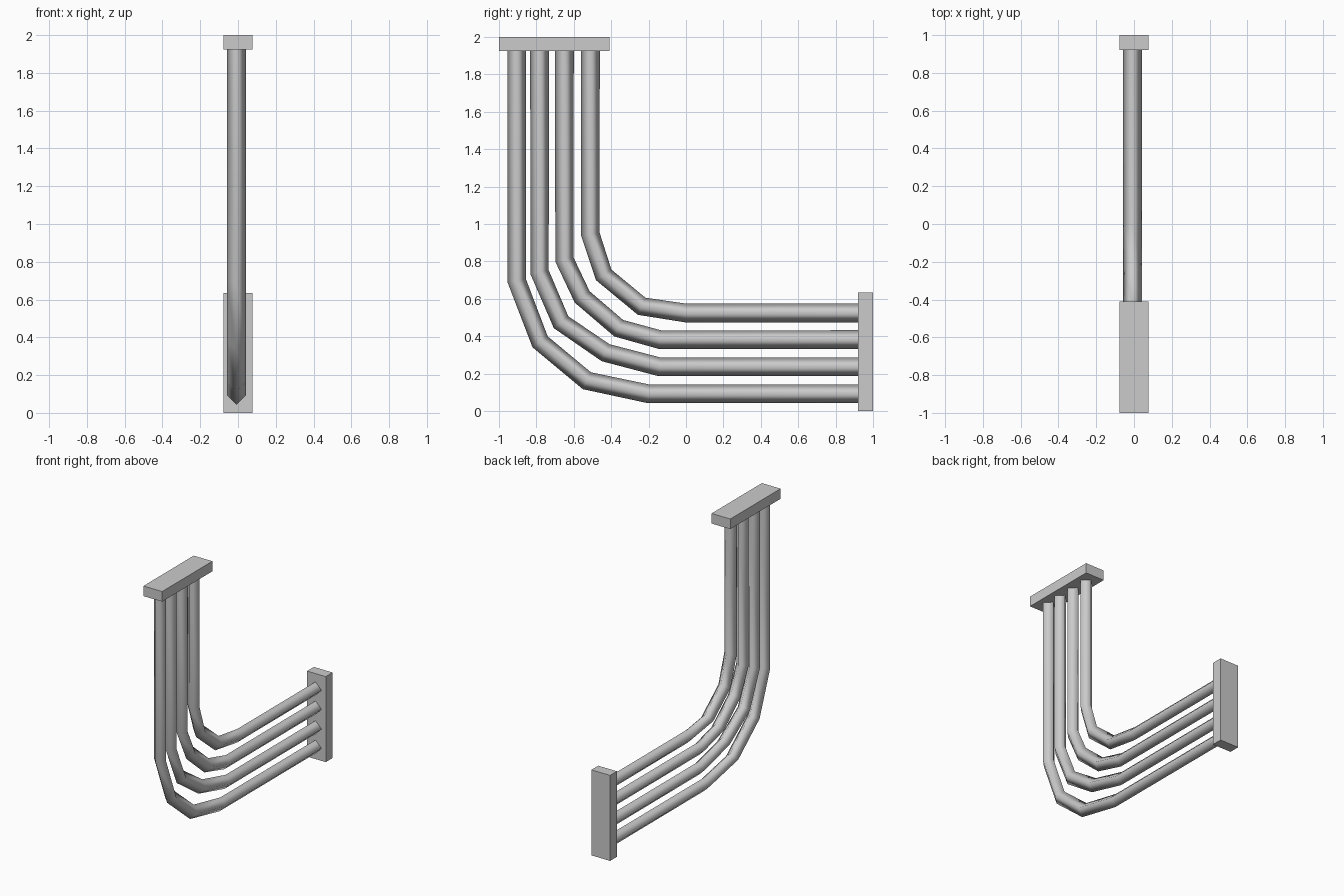
import bpy, bmesh
from mathutils import Vector

if "Cube" in bpy.data.objects:
    bpy.data.objects.remove(bpy.data.objects["Cube"])

R = 0.05      # pipe half width
PX = -0.008   # pipe plane in x


def plate(name, lo, hi):
    lo, hi = Vector(lo), Vector(hi)
    bpy.ops.mesh.primitive_cube_add(size=1, location=(lo + hi) / 2)
    ob = bpy.context.object
    ob.name = name
    ob.scale = hi - lo
    bpy.ops.object.transform_apply(location=False, rotation=False, scale=True)


def pipe(name, path):
    # four-sided diamond section swept along a path in the YZ plane, shaded smooth
    pts = [Vector((PX, y, z)) for y, z in path]
    side = Vector((1, 0, 0))
    bm = bmesh.new()
    rings = []
    for i, p in enumerate(pts):
        d_in = (p - pts[i - 1]).normalized() if i else Vector()
        d_out = (pts[i + 1] - p).normalized() if i < len(pts) - 1 else Vector()
        n = side.cross((d_in + d_out).normalized())
        rings.append([bm.verts.new(p + R * o) for o in (side, n, -side, -n)])
    for a, b in zip(rings, rings[1:]):
        for k in range(4):
            bm.faces.new((a[k], a[(k + 1) % 4], b[(k + 1) % 4], b[k])).smooth = True
    bmesh.ops.recalc_face_normals(bm, faces=bm.faces)
    if sum((f.normal.dot(f.calc_center_median() - pts[0]) for f in bm.faces[:4])) < 0:
        bmesh.ops.reverse_faces(bm, faces=bm.faces)
    me = bpy.data.meshes.new(name)
    bm.to_mesh(me)
    bm.free()
    bpy.context.collection.objects.link(bpy.data.objects.new(name, me))


# End plates
plate("top_plate", (-0.077, -1, 1.925), (0.077, -0.41, 2))
plate("side_plate", (-0.077, 0.92, 0), (0.077, 1, 0.635))

# Bend points of each pipe, outermost first (y, z)
bends = [
    [(-0.905, 0.697), (-0.78, 0.37), (-0.53, 0.162), (-0.20, 0.092)],
    [(-0.783, 0.743), (-0.668, 0.475), (-0.43, 0.312), (-0.14, 0.236)],
    [(-0.65, 0.81), (-0.555, 0.61), (-0.36, 0.443), (-0.14, 0.382)],
    [(-0.511, 0.945), (-0.44, 0.728), (-0.237, 0.56), (0.0, 0.524)],
]
for i, b in enumerate(bends, 1):
    pipe(f"pipe_{i}", [(b[0][0], 1.94)] + b + [(0.935, b[-1][1])])
